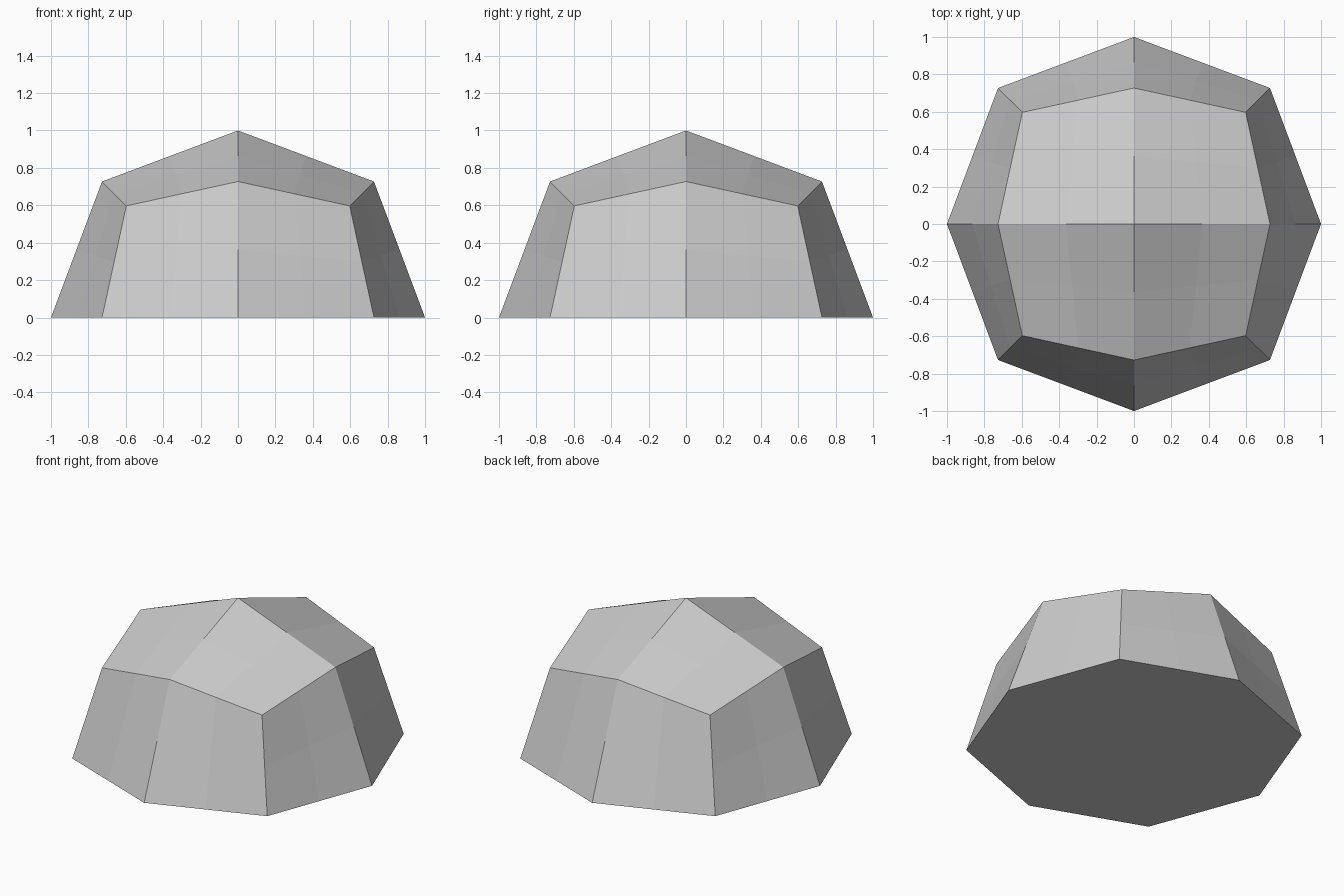
import bpy
import bmesh

cube = bpy.data.objects.get("Cube")
if cube:
    bpy.data.objects.remove(cube, do_unlink=True)

# Plain grey stone colour
grey = bpy.data.materials.new("light_grey")
grey.use_nodes = True
colour = (0.6, 0.6, 0.6, 1.0)
grey.diffuse_color = colour
grey.node_tree.nodes["Principled BSDF"].inputs["Base Color"].default_value = colour

# Faceted ball: each cube side is split in four, then pulled towards a sphere
bm = bmesh.new()
bmesh.ops.create_cube(bm, size=2)
bmesh.ops.subdivide_edges(bm, edges=bm.edges[:], cuts=1, use_grid_fill=True)
reach = {1: 1.0, 2: 0.727, 3: 0.597}   # face centre, edge middle, corner
for v in bm.verts:
    v.co *= reach[sum(abs(c) > 0.01 for c in v.co)]

# Split the slightly warped facets once more
bmesh.ops.subdivide_edges(bm, edges=bm.edges[:], cuts=1, use_grid_fill=True)

# Keep the upper half and close the flat base
cut = bmesh.ops.bisect_plane(bm, geom=bm.verts[:] + bm.edges[:] + bm.faces[:],
                             plane_co=(0, 0, 0), plane_no=(0, 0, 1),
                             clear_inner=True)
rim = [e for e in bm.edges if e.is_boundary]
bmesh.ops.contextual_create(bm, geom=rim)
bmesh.ops.recalc_face_normals(bm, faces=bm.faces[:])

mesh = bpy.data.meshes.new("faceted_dome")
bm.to_mesh(mesh)
bm.free()
mesh.materials.append(grey)
dome = bpy.data.objects.new("faceted_dome", mesh)
bpy.context.collection.objects.link(dome)
